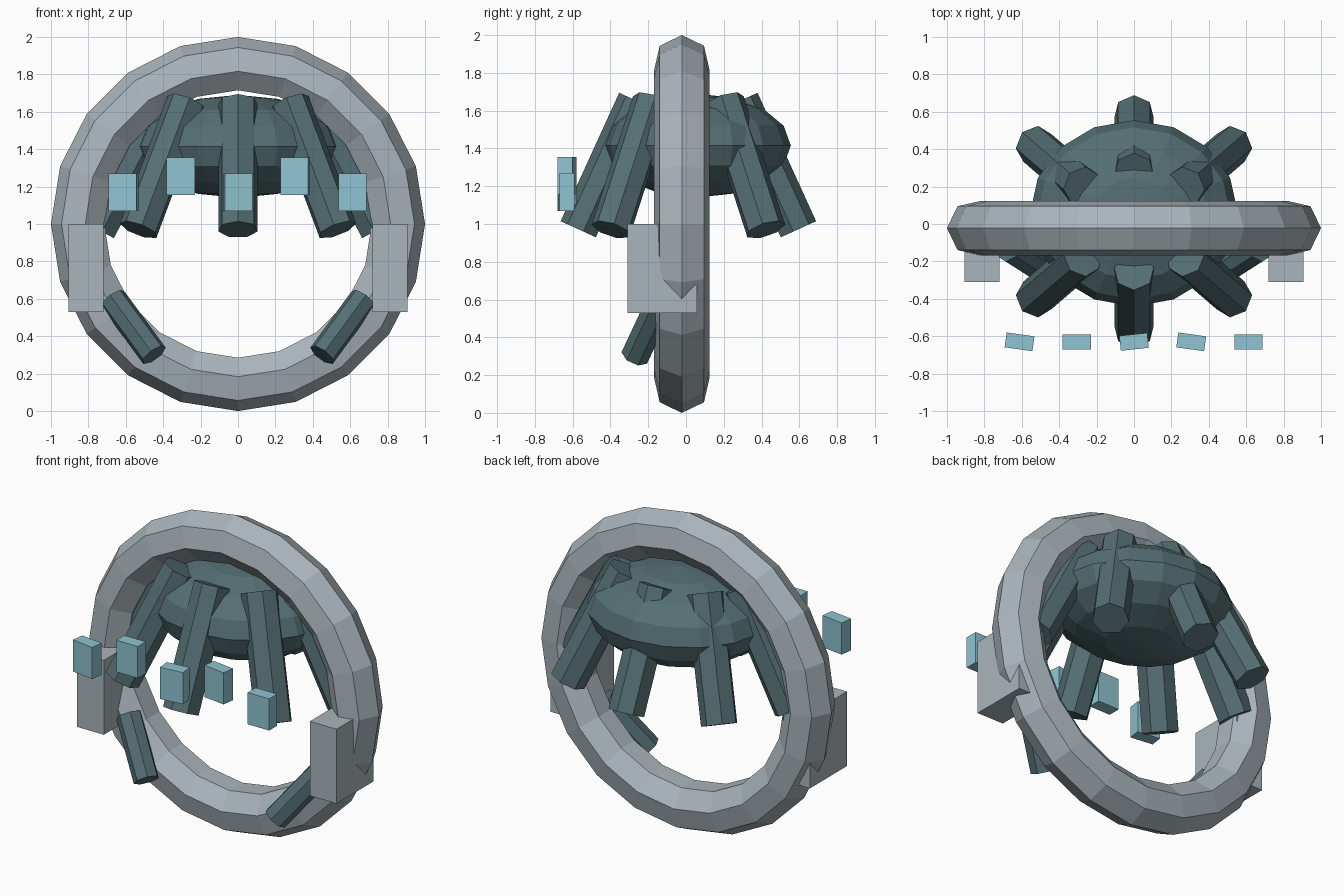
import bpy
import bmesh
from math import sin, cos, pi, radians
from mathutils import Vector, Matrix

cube = bpy.data.objects.get("Cube")
if cube:
    bpy.data.objects.remove(cube, do_unlink=True)


def material(name, color):
    mat = bpy.data.materials.new(name)
    mat.use_nodes = True
    mat.diffuse_color = (*color, 1)
    mat.node_tree.nodes["Principled BSDF"].inputs["Base Color"].default_value = (*color, 1)
    return mat


grey = material("pale_grey", (0.40, 0.46, 0.50))
teal = material("dark_teal", (0.089, 0.156, 0.171))
blue = material("light_blue", (0.28, 0.55, 0.64))


def add_mesh(name, bm, mat, matrix):
    """Turn a bmesh into a flat-shaded object."""
    mesh = bpy.data.meshes.new(name)
    bm.to_mesh(mesh)
    bm.free()
    mesh.materials.append(mat)
    obj = bpy.data.objects.new(name, mesh)
    obj.matrix_world = matrix
    bpy.context.collection.objects.link(obj)
    return obj


def box(name, center, size, mat, turn=0):
    bm = bmesh.new()
    bmesh.ops.create_cube(bm, size=1, matrix=Matrix.Diagonal((*size, 1)))
    add_mesh(name, bm, mat, Matrix.Translation(center) @ Matrix.Rotation(radians(turn), 4, 'Z'))


def rod(name, start, end, radius, outward, mat):
    """Seven-sided rod with one edge turned towards the outward direction."""
    start, end = Vector(start), Vector(end)
    axis = end - start
    w = axis.normalized()
    u = (outward - outward.dot(w) * w).normalized()
    v = w.cross(u)
    bm = bmesh.new()
    ring = [bm.verts.new(start + radius * (cos(a) * u + sin(a) * v))
            for a in (2 * pi * i / 7 for i in range(7))]
    base = bm.faces.new(ring)
    extruded = bmesh.ops.extrude_face_region(bm, geom=[base], use_keep_orig=True)
    tops = [g for g in extruded["geom"] if isinstance(g, bmesh.types.BMVert)]
    bmesh.ops.translate(bm, verts=tops, vec=axis)
    bmesh.ops.recalc_face_normals(bm, faces=bm.faces)
    add_mesh(name, bm, mat, Matrix.Identity(4))


# Upright ring
bpy.ops.mesh.primitive_torus_add(
    major_segments=20, minor_segments=7, major_radius=0.85, minor_radius=0.15,
    location=(0, -0.022, 1), rotation=(pi / 2, 0, 0))
ring_obj = bpy.context.object
ring_obj.name = "outer_ring"
ring_obj.data.materials.append(grey)

# Flattened central body
bm = bmesh.new()
bmesh.ops.create_uvsphere(bm, u_segments=16, v_segments=8, radius=1,
                          matrix=Matrix.Diagonal((0.556, 0.498, 0.275, 1)))
add_mesh("central_body", bm, teal, Matrix.Translation((0, 0.057, 1.415)))

# Eight splayed legs around the body
for i in range(8):
    a = i * pi / 4
    rod(f"leg_{i + 1}",
        (0.39 * cos(a), 0.0125 + 0.268 * sin(a), 1.65),
        (0.75 * cos(a), 0.0125 + 0.578 * sin(a), 0.97),
        0.108, Vector((cos(a), sin(a), 0)), teal)

# Side blocks and lower arms, mirrored
for side, s in (("left", 1), ("right", -1)):
    box(f"{side}_block", (s * 0.813, -0.126, 0.765), (0.187, 0.37, 0.47), grey)
    rod(f"{side}_arm", (s * 0.67, -0.13, 0.60), (s * 0.45, -0.27, 0.30),
        0.076, Vector((0, -1, 0)), teal)

# Row of small floating blocks in front
for i, turn in enumerate((-8, 0, 6, -8, 0)):
    box(f"front_panel_{i + 1}", ((i - 2) * 0.306, -0.63, 1.255 if i % 2 else 1.17),
        (0.15, 0.08, 0.2), blue, turn)
